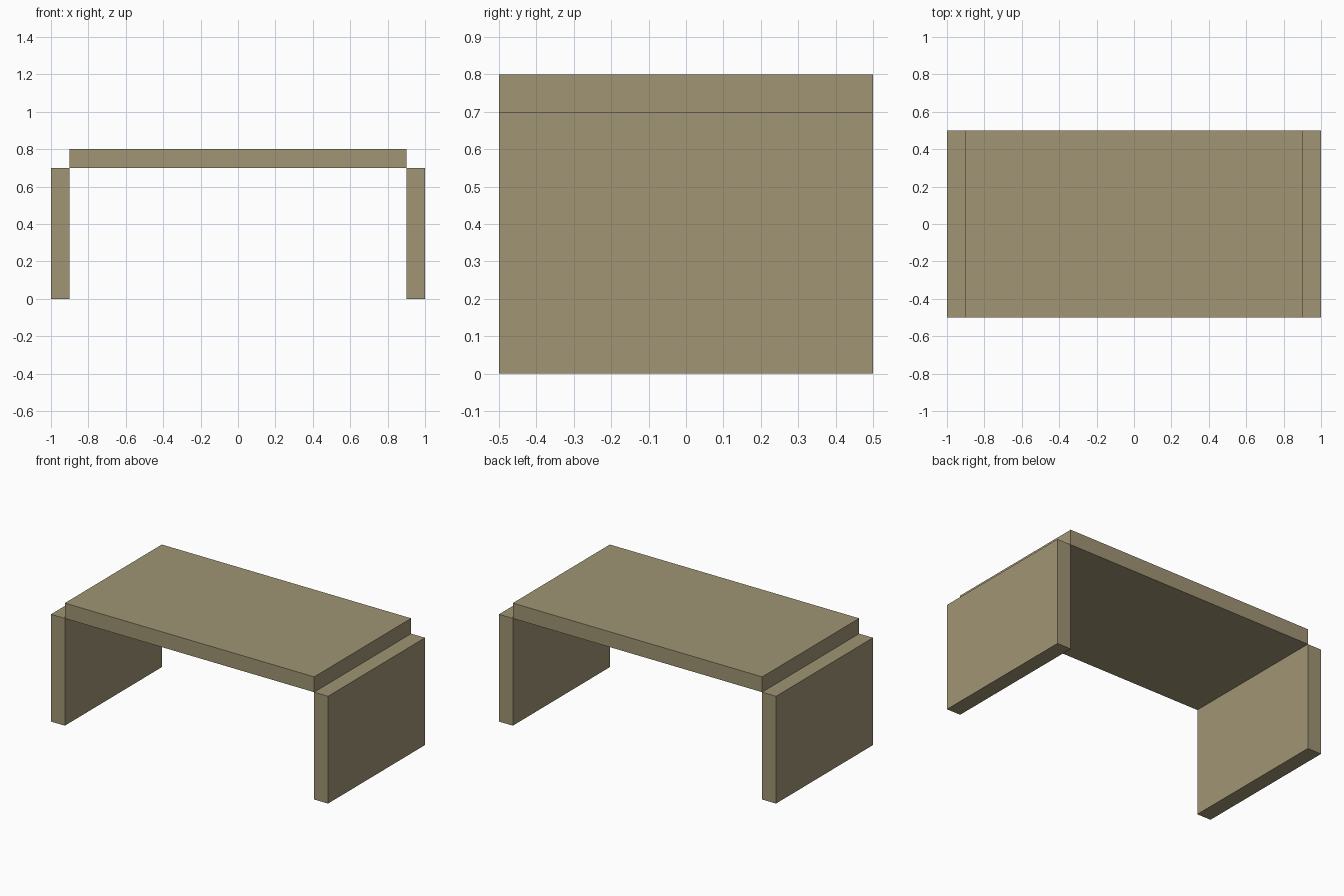
import bpy

if "Cube" in bpy.data.objects:
    bpy.data.objects.remove(bpy.data.objects["Cube"])

# Single flat colour
tan = bpy.data.materials.new("dull_tan")
tan.diffuse_color = (0.35, 0.30, 0.175, 1)
tan.use_nodes = True
tan.node_tree.nodes["Principled BSDF"].inputs["Base Color"].default_value = tan.diffuse_color


def box(name, size, centre):
    bpy.ops.mesh.primitive_cube_add(size=1, location=centre)
    obj = bpy.context.object
    obj.name = name
    obj.scale = size
    bpy.ops.object.transform_apply(location=False, rotation=False, scale=True)
    obj.data.materials.append(tan)
    return obj


# Top slab rests between the inner edges of the side panels
box("table_top", (1.8, 1.0, 0.1), (0, 0, 0.75))

# Side panels
for side, label in ((-1, "left"), (1, "right")):
    box(label + "_side_panel", (0.1, 1.0, 0.7), (side * 0.95, 0, 0.35))
